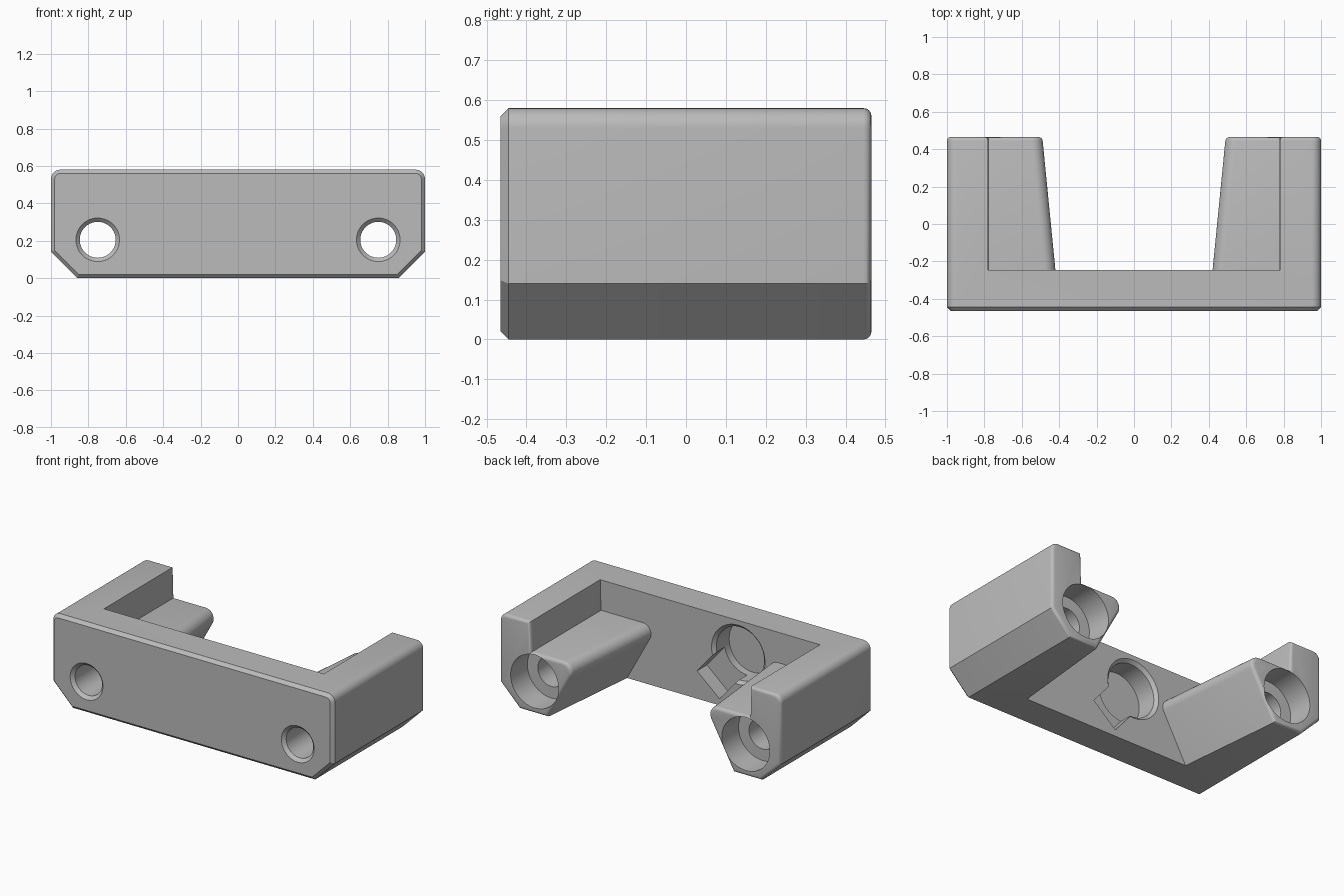
import bpy, bmesh, math
from mathutils import Vector

if "Cube" in bpy.data.objects:
    bpy.data.objects.remove(bpy.data.objects["Cube"])

BACK, FRONT, INNER = 0.465, -0.465, -0.245
HOLE_X, HOLE_Z = 0.75, 0.205


def arc(cx, cz, r, a0, a1, n):
    return [(cx + r * math.cos(math.radians(a0 + (a1 - a0) * i / n)),
             cz + r * math.sin(math.radians(a0 + (a1 - a0) * i / n))) for i in range(n + 1)]


def circle(cx, cz, r, n=64):
    return arc(cx, cz, r, 0, 360, n)[:-1]


def mirrored(right):
    """Close a right-hand outline with its mirror image."""
    return right + [(-x, z) for x, z in reversed(right)]


def offset(pts, d):
    """Grow (d > 0) or shrink a counter-clockwise outline with mitred corners."""
    out = []
    for i, p in enumerate(pts):
        a, b, c = Vector(pts[i - 1]), Vector(p), Vector(pts[(i + 1) % len(pts)])
        u, v = (b - a).normalized(), (c - b).normalized()
        n1, n2 = Vector((u.y, -u.x)), Vector((v.y, -v.x))
        out.append(tuple(b + (n1 + n2) * (d / (1 + n1.dot(n2)))))
    return out


def loft(name, sections):
    """Skin XZ outlines placed at successive y positions."""
    bm = bmesh.new()
    rings = [[bm.verts.new((x, y, z)) for x, z in pts] for y, pts in sections]
    n = len(rings[0])
    for r, s in zip(rings, rings[1:]):
        for i in range(n):
            bm.faces.new((r[i], r[(i + 1) % n], s[(i + 1) % n], s[i]))
    bm.faces.new(rings[0])
    bm.faces.new(rings[-1])
    bmesh.ops.recalc_face_normals(bm, faces=bm.faces)
    me = bpy.data.meshes.new(name)
    bm.to_mesh(me)
    bm.free()
    ob = bpy.data.objects.new(name, me)
    bpy.context.collection.objects.link(ob)
    return ob


def cut(target, cutter):
    mod = target.modifiers.new("cut", 'BOOLEAN')
    mod.operation, mod.solver, mod.object = 'DIFFERENCE', 'EXACT', cutter
    bpy.context.view_layer.objects.active = target
    bpy.ops.object.modifier_apply(modifier=mod.name)
    bpy.data.objects.remove(cutter)


# rounding of the back rim: (y, distance) steps of a quarter circle
R = 0.02
ROUND = [(BACK - R + R * math.sin(math.radians(a)), R - R * math.cos(math.radians(a)))
         for a in (0, 22.5, 45, 67.5, 90)]

# outer block: chamfered bottom corners, rounded top corners
outline = mirrored([(0.86, 0), (1, 0.14)] + arc(0.95, 0.53, 0.05, 0, 90, 8))
body = loft("bracket_body", [(FRONT, offset(outline, -0.02)), (FRONT + 0.02, outline)]
            + [(y, offset(outline, -d)) for y, d in ROUND])


# opening between the arms, leaving a tapered boss inside each arm
def opening(y):
    s = 0.07 * (BACK - y) / (BACK - INNER)
    boss = [(0.715 - s, -0.1)] + arc(0.55 - s, 0.325, 0.06, 208.8, 90, 10)
    return mirrored(boss + [(0.775, 0.385), (0.787, 0.8)])


cut(body, loft("opening_cutter", [(INNER, opening(INNER))]
               + [(y, offset(opening(y), d)) for y, d in ROUND]
               + [(BACK + 0.1, offset(opening(BACK), R))]))

# screw holes: front countersink, through bore, wide counterbore from the back
for side in (-1, 1):
    sections = [(FRONT - 0.02, 0.137), (FRONT + 0.02, 0.096), (0.295, 0.096),
                (0.295, 0.17), (BACK + 0.05, 0.17)]
    cut(body, loft("screw_hole_cutter",
                   [(y, circle(side * HOLE_X, HOLE_Z, r)) for y, r in sections]))

# round pocket with a slanted slot on the inner face of the front plate
PX, PZ = -0.2, 0.36
cut(body, loft("pocket_cutter", [(y, circle(PX, PZ, r)) for y, r in
                                 ((INNER - 0.15, 0.17), (INNER - 0.02, 0.17),
                                  (INNER + 0.02, 0.21))]))
along = Vector((0.213, -0.25))
across = Vector((0.25, 0.213)).normalized() * 0.105
mid = Vector((PX, PZ))
slot = [tuple(mid + along * t + across * k) for t, k in ((0, -1), (1, -1), (1, 1), (0, 1))]
cut(body, loft("slot_cutter", [(INNER - 0.1, slot), (INNER + 0.02, slot)]))

# single grey colour and smooth curved areas
grey = bpy.data.materials.new("grey")
grey.diffuse_color = (0.5, 0.5, 0.5, 1)
grey.use_nodes = True
grey.node_tree.nodes["Principled BSDF"].inputs["Base Color"].default_value = grey.diffuse_color
body.data.materials.clear()
body.data.materials.append(grey)
for p in body.data.polygons:
    p.material_index = 0
bpy.ops.object.select_all(action='DESELECT')
body.select_set(True)
bpy.context.view_layer.objects.active = body
bpy.ops.object.shade_smooth_by_angle(angle=math.radians(30))
